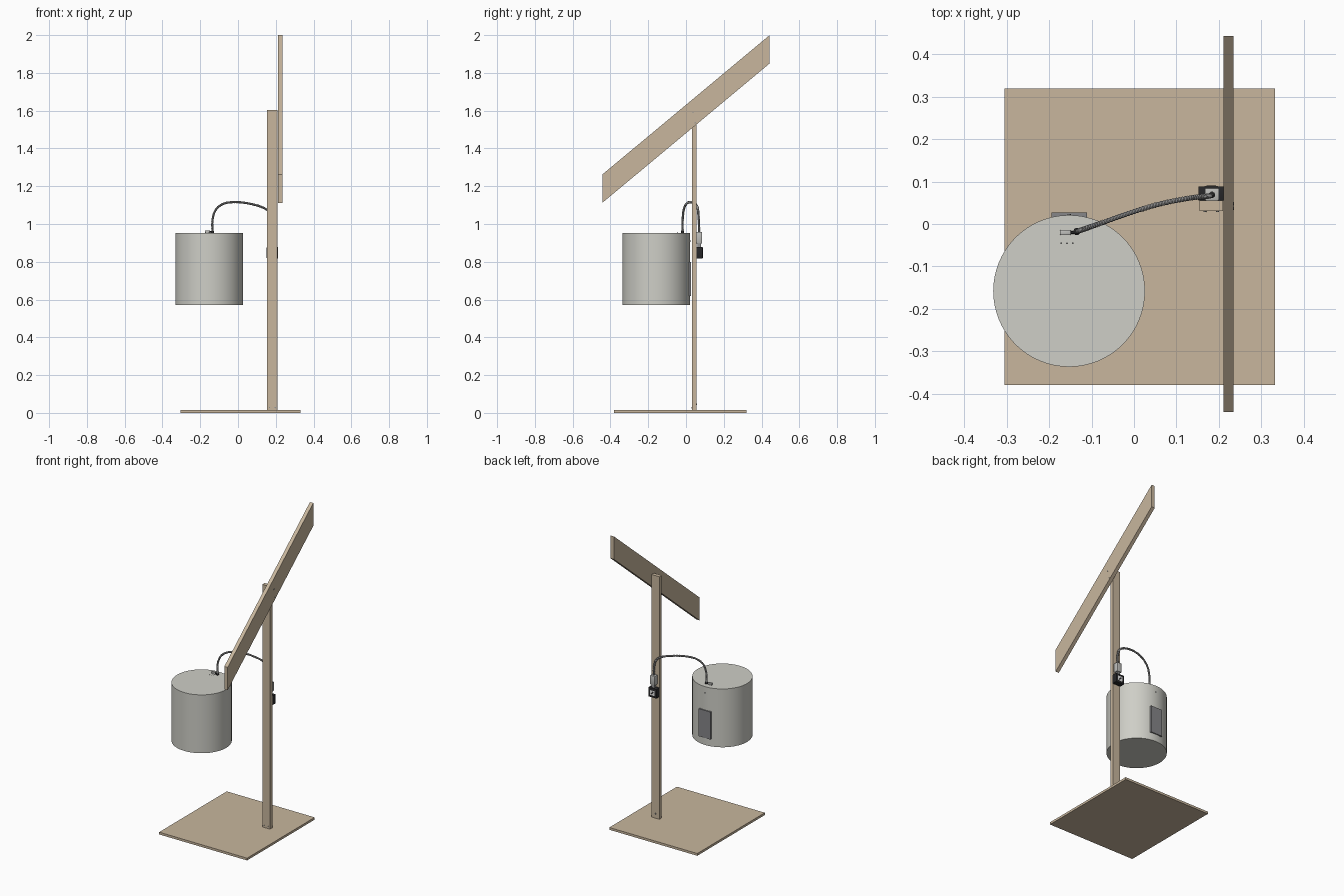
import bpy, bmesh, math
from mathutils import Vector, Matrix

if "Cube" in bpy.data.objects:
    bpy.data.objects.remove(bpy.data.objects["Cube"])


def material(name, r, g, b):
    m = bpy.data.materials.new(name)
    m.diffuse_color = (r, g, b, 1)
    m.use_nodes = True
    m.node_tree.nodes["Principled BSDF"].inputs["Base Color"].default_value = m.diffuse_color
    return m


WOOD = material("tan wood", 0.58, 0.47, 0.34)
SHELL = material("pale grey shell", 0.62, 0.62, 0.57)
PANEL = material("mid grey panel", 0.24, 0.24, 0.25)
STEEL = material("cable steel", 0.30, 0.30, 0.30)
PLUG = material("light plug grey", 0.52, 0.52, 0.50)
BLACK = material("black plastic", 0.02, 0.02, 0.022)
WHITE = material("white label", 0.80, 0.80, 0.80)


def finish(name, bm, mat, smooth=False):
    bmesh.ops.recalc_face_normals(bm, faces=bm.faces)
    me = bpy.data.meshes.new(name)
    bm.to_mesh(me)
    bm.free()
    me.materials.append(mat)
    ob = bpy.data.objects.new(name, me)
    bpy.context.collection.objects.link(ob)
    if smooth:
        bpy.ops.object.select_all(action='DESELECT')
        ob.select_set(True)
        bpy.context.view_layer.objects.active = ob
        bpy.ops.object.shade_smooth_by_angle(angle=math.radians(30))
    return ob


def box(name, mat, x, y, z, bevel=0):
    bm = bmesh.new()
    size = (x[1] - x[0], y[1] - y[0], z[1] - z[0])
    mid = (sum(x) / 2, sum(y) / 2, sum(z) / 2)
    bmesh.ops.create_cube(bm, size=1, matrix=Matrix.Translation(mid) @ Matrix.Diagonal((*size, 1)))
    if bevel:
        bmesh.ops.bevel(bm, geom=bm.edges[:], offset=bevel, segments=2, affect='EDGES', profile=0.5)
    return finish(name, bm, mat, bevel > 0)


def cylinder(name, mat, centre, radius, depth, axis='Z', sides=16):
    rot = {'X': Matrix.Rotation(math.pi / 2, 4, 'Y'),
           'Y': Matrix.Rotation(math.pi / 2, 4, 'X'), 'Z': Matrix.Identity(4)}[axis]
    bm = bmesh.new()
    bmesh.ops.create_cone(bm, cap_ends=True, segments=sides, radius1=radius, radius2=radius,
                          depth=depth, matrix=Matrix.Translation(centre) @ rot)
    return finish(name, bm, mat, True)


# Wooden stand: base board, post and sloping beam with plumb-cut ends
box("base_board", WOOD, (-0.305, 0.332), (-0.38, 0.319), (0, 0.015))
box("post", WOOD, (0.154, 0.21), (0.031, 0.055), (0.015, 1.603))

bm = bmesh.new()
outline = [(-0.443, 1.112), (0.443, 1.85), (0.443, 2.0), (-0.443, 1.262)]
face = bm.faces.new([bm.verts.new((0.211, y, z)) for y, z in outline])
ext = bmesh.ops.extrude_face_region(bm, geom=[face])
bmesh.ops.translate(bm, vec=(0.024, 0, 0), verts=[v for v in ext["geom"] if isinstance(v, bmesh.types.BMVert)])
finish("sloping_beam", bm, WOOD)

# Screw heads in the beam and at the foot of the post
for i, (y, z) in enumerate([(0.037, 1.59), (0.048, 1.535)]):
    cylinder(f"beam_screw_{i}", STEEL, (0.2352, y, z), 0.004, 0.002, 'X', 12)
for i, x in enumerate((0.167, 0.197)):
    cylinder(f"foot_screw_front_{i}", STEEL, (x, 0.0305, 0.028), 0.0035, 0.004, 'Y', 12)
cylinder("foot_screw_back", STEEL, (0.182, 0.0565, 0.045), 0.004, 0.005, 'Y', 12)

# Hanging drum with rear panel and a small rear screw
cylinder("drum", SHELL, (-0.153, -0.158, 0.762), 0.179, 0.382, 'Z', 64)
box("rear_panel", PANEL, (-0.195, -0.111), (0.008, 0.027), (0.62, 0.80))
cylinder("drum_rear_screw", STEEL, (-0.153, 0.0215, 0.91), 0.004, 0.004, 'Y', 12)

# Fittings on the drum lid
box("lid_connector", PLUG, (-0.175, -0.149), (-0.026, -0.014), (0.952, 0.966), 0.002)
cylinder("lid_connector_pin", BLACK, (-0.146, -0.02, 0.959), 0.004, 0.012, 'X', 12)
cylinder("cable_gland", BLACK, (-0.135, -0.018, 0.958), 0.0085, 0.012)
for i in range(3):
    cylinder(f"lid_hole_{i}", BLACK, (-0.172 + i * 0.014, -0.045, 0.9535), 0.002, 0.001, 'Z', 8)

# Flexible cable: ribbed tube swept along a smooth path
path = [Vector(p) for p in [
    (-0.135, -0.018, 0.955), (-0.135, -0.018, 1.02), (-0.118, -0.012, 1.075),
    (-0.075, 0.003, 1.108), (-0.01, 0.026, 1.116), (0.06, 0.047, 1.108),
    (0.13, 0.061, 1.088), (0.17, 0.065, 1.058), (0.184, 0.068, 1.01), (0.184, 0.07, 0.955)]]


def catmull(pts, per):
    ext = [2 * pts[0] - pts[1], *pts, 2 * pts[-1] - pts[-2]]
    out = []
    for a, b, c, d in zip(ext, ext[1:], ext[2:], ext[3:]):
        for k in range(per):
            t = k / per
            out.append(0.5 * (2 * b + (c - a) * t + (2 * a - 5 * b + 4 * c - d) * t * t
                              + (3 * b - a - 3 * c + d) * t ** 3))
    return out + [pts[-1]]


samples = catmull(path, 20)
bm = bmesh.new()
rings = []
normal = Vector((0, 1, 0))
SIDES = 10
for i, p in enumerate(samples):
    tangent = (samples[min(i + 1, len(samples) - 1)] - samples[max(i - 1, 0)]).normalized()
    normal = (normal - tangent * normal.dot(tangent)).normalized()
    side = tangent.cross(normal)
    r = 0.0066 if i % 2 else 0.0052
    rings.append([bm.verts.new(p + r * (normal * math.cos(a) + side * math.sin(a)))
                  for a in (2 * math.pi * k / SIDES for k in range(SIDES))])
for lo, hi in zip(rings, rings[1:]):
    for k in range(SIDES):
        n = (k + 1) % SIDES
        bm.faces.new((lo[k], lo[n], hi[n], hi[k]))
bm.faces.new(rings[0])
bm.faces.new(rings[-1])
finish("flexible_cable", bm, STEEL, True)

# Plug and black socket block on the back of the post
box("plug_body", PLUG, (0.167, 0.201), (0.055, 0.085), (0.897, 0.958), 0.003)
box("plug_neck", STEEL, (0.174, 0.194), (0.06, 0.08), (0.875, 0.90))
box("socket_block", BLACK, (0.152, 0.212), (0.055, 0.089), (0.818, 0.878), 0.002)
box("socket_label", WHITE, (0.166, 0.198), (0.088, 0.090), (0.832, 0.864))

# Dark diagonal mark on the label
mark = box("label_mark", BLACK, (-0.012, 0.012), (-0.0005, 0.0005), (-0.004, 0.004))
mark.location = (0.182, 0.0904, 0.848)
mark.rotation_euler = (0, math.radians(45), 0)
